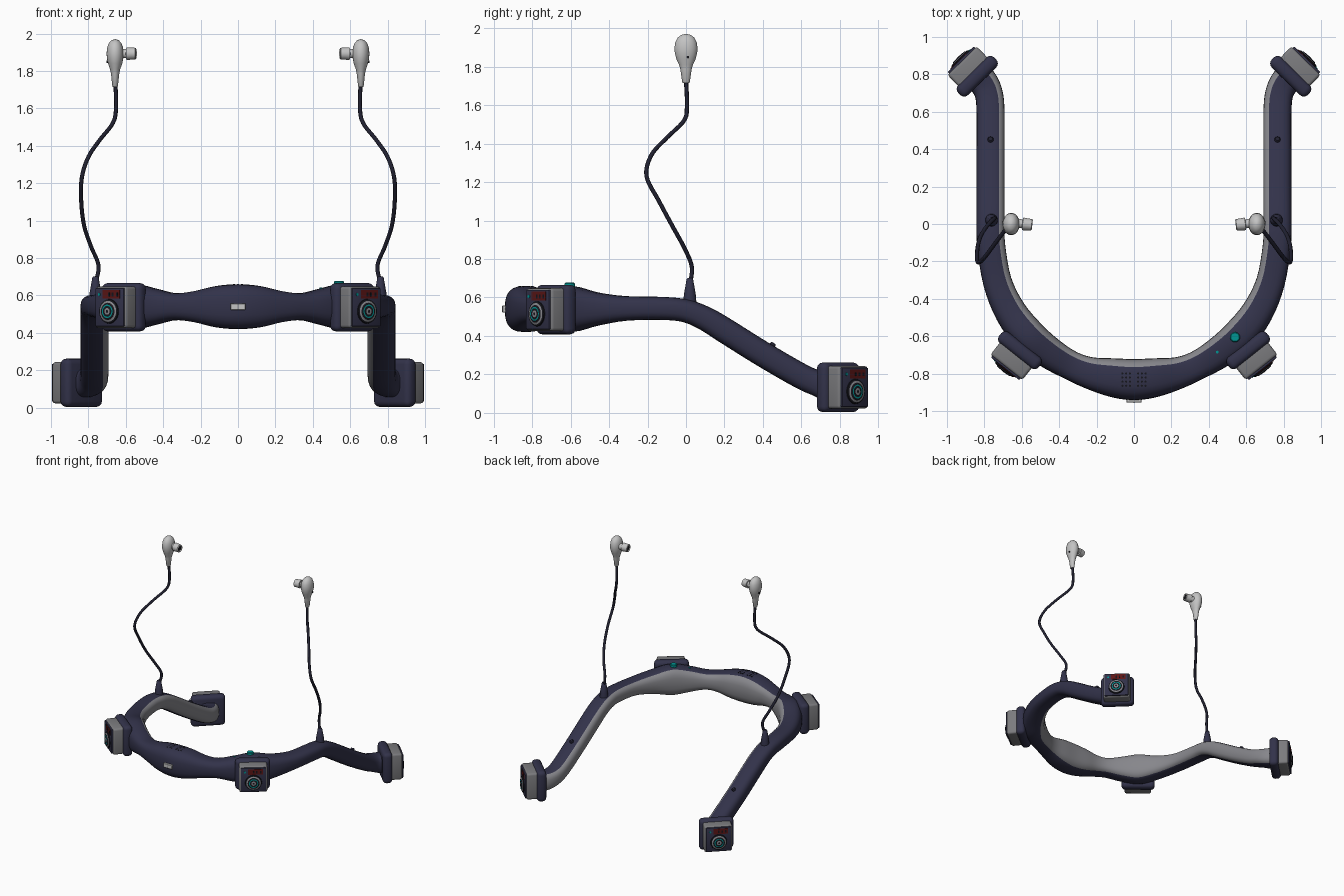
import bpy, bmesh
from math import sin, cos, pi, radians, copysign
from mathutils import Matrix, Vector

cube = bpy.data.objects.get("Cube")
if cube:
    bpy.data.objects.remove(cube, do_unlink=True)


def material(name, rgb, rough=0.6):
    m = bpy.data.materials.new(name)
    m.use_nodes = True
    m.diffuse_color = (*rgb, 1)
    b = m.node_tree.nodes["Principled BSDF"]
    b.inputs["Base Color"].default_value = (*rgb, 1)
    b.inputs["Roughness"].default_value = rough
    return m


NAVY = material("navy shell", (0.032, 0.032, 0.068))
PAD = material("grey padding", (0.24, 0.24, 0.26))
HOUSING = material("housing grey", (0.20, 0.20, 0.21))
BLACK = material("black", (0.008, 0.008, 0.012))
WHITE = material("earbud light grey", (0.55, 0.55, 0.55))
TEAL = material("teal", (0.0, 0.30, 0.29))
RED = material("dark red", (0.11, 0.008, 0.008))
CABLE = material("cable", (0.015, 0.015, 0.03))


def finish(name, bm, mats, matrix=None, angle=40):
    bmesh.ops.recalc_face_normals(bm, faces=bm.faces)
    me = bpy.data.meshes.new(name)
    bm.to_mesh(me)
    bm.free()
    for m in mats:
        me.materials.append(m)
    me.shade_smooth()
    me.set_sharp_from_angle(angle=radians(angle))
    ob = bpy.data.objects.new(name, me)
    bpy.context.scene.collection.objects.link(ob)
    if matrix:
        ob.matrix_world = matrix
    return ob


def box(name, size, centre, mat, matrix=None, bevel=0.0, segments=3):
    bm = bmesh.new()
    bmesh.ops.create_cube(bm, size=1)
    bmesh.ops.scale(bm, vec=size, verts=bm.verts)
    bmesh.ops.translate(bm, vec=centre, verts=bm.verts)
    if bevel:
        bmesh.ops.bevel(bm, geom=bm.edges[:], offset=bevel, segments=segments,
                        profile=0.5, affect='EDGES')
    return finish(name, bm, [mat], matrix)


def loft(bm, rings, mat_rule):
    """Skin rings of equal length, then cap both ends."""
    vs = [[bm.verts.new(p) for p in r] for r in rings]
    n = len(vs[0])
    for i in range(len(vs) - 1):
        for j in range(n):
            k = (j + 1) % n
            f = bm.faces.new((vs[i][j], vs[i][k], vs[i + 1][k], vs[i + 1][j]))
            f.material_index = mat_rule(i, j)
    for i in (0, -1):
        bm.faces.new(vs[i]).material_index = mat_rule(i, n // 4)


def lathe(name, profile, mats, matrix=None, sides=24, bands=None, angle=40):
    """Turn (radius, height) points about z; bands gives a material per step."""
    bm = bmesh.new()
    rings = [[(r * cos(2 * pi * j / sides), r * sin(2 * pi * j / sides), z)
              for j in range(sides)] for r, z in profile]
    loft(bm, rings, lambda i, j: bands[i] if bands else 0)
    return finish(name, bm, mats, matrix, angle)


def catmull(points, steps):
    """Smooth path through tuples of any length."""
    pts = [Vector(p) for p in points]
    pts = [pts[0] * 2 - pts[1]] + pts + [pts[-1] * 2 - pts[-2]]
    out = []
    for a, b, c, d in zip(pts, pts[1:], pts[2:], pts[3:]):
        for s in range(steps):
            t = s / steps
            out.append(0.5 * (2 * b + (c - a) * t + (2 * a - 5 * b + 4 * c - d) * t ** 2
                              + (3 * b - a - 3 * c + d) * t ** 3))
    return out + [pts[-2]]


# Neckband: stations of x, y, z, half width, half height for the left half
half = [(0.0, -0.832, 0.54, 0.11, 0.12), (0.12, -0.82, 0.54, 0.103, 0.11),
        (0.24, -0.795, 0.54, 0.085, 0.082), (0.34, -0.755, 0.54, 0.078, 0.073),
        (0.45, -0.69, 0.54, 0.085, 0.098), (0.56, -0.60, 0.54, 0.092, 0.12),
        (0.66, -0.47, 0.54, 0.085, 0.088), (0.73, -0.31, 0.543, 0.077, 0.064),
        (0.763, -0.12, 0.543, 0.075, 0.06), (0.767, 0.0, 0.53, 0.075, 0.06),
        (0.767, 0.1, 0.49, 0.075, 0.063), (0.767, 0.2, 0.43, 0.075, 0.066),
        (0.767, 0.4, 0.305, 0.075, 0.066), (0.767, 0.6, 0.19, 0.075, 0.066),
        (0.775, 0.69, 0.152, 0.075, 0.068), (0.80, 0.75, 0.135, 0.078, 0.075),
        (0.84, 0.795, 0.132, 0.08, 0.08)]


def make_band():
    stations = [(-p[0],) + p[1:] for p in half[:0:-1]] + half
    full = catmull([Vector(p) for p in stations], 4)
    pos = [Vector(p[:3]) for p in full]
    sides, rings = 24, []
    for i, p in enumerate(full):
        tan = (pos[min(i + 1, len(pos) - 1)] - pos[max(i - 1, 0)]).normalized()
        out = tan.cross(Vector((0, 0, 1))).normalized()
        up = out.cross(tan)
        ring = []
        for j in range(sides):
            c, s = cos(2 * pi * j / sides), sin(2 * pi * j / sides)
            u, v = (copysign(abs(q) ** 0.72, q) for q in (c, s))
            ring.append(pos[i] + out * u * p[3] + up * v * p[4])
        rings.append(ring)
    bm = bmesh.new()
    # the inward-facing third of the section is padding
    loft(bm, rings, lambda i, j: int(cos(2 * pi * (j + 0.5) / sides) < -0.5))
    finish("neckband", bm, [NAVY, PAD], angle=60)


make_band()


# Camera pods: collar, housing, face plate, lens and display
def pod(name, origin, normal):
    n = Vector(normal).normalized()
    up = Vector((0, 0, 1))
    m = Matrix((up.cross(n), up, n)).transposed().to_4x4()
    m.translation = origin
    box(name + "_collar", (0.27, 0.258, 0.075), (0, 0, 0), NAVY, m, 0.03, 4)
    box(name + "_housing", (0.218, 0.222, 0.15), (0, 0, 0.042), HOUSING, m, 0.016)
    box(name + "_face", (0.195, 0.205, 0.02), (0, 0, 0.117), NAVY, m, 0.006, 2)
    box(name + "_display", (0.115, 0.046, 0.006), (0.016, 0.07, 0.127), RED, m)
    for x in (-0.015, 0.01, 0.04):
        box(name + "_display_mark", (0.012, 0.02, 0.004), (x + 0.016, 0.068, 0.129), BLACK, m)
    dot = m @ Matrix.Translation((-0.067, 0.068, 0.126))
    lathe(name + "_status_light", [(0.008, 0), (0.008, 0.004)], [TEAL], dot, 12)
    lens = m @ Matrix.Translation((0, -0.022, 0.125))
    lathe(name + "_lens",
          [(0.066, 0), (0.064, 0.008), (0.056, 0.012), (0.046, 0.014), (0.042, 0.018),
           (0.036, 0.019), (0.029, 0.019), (0.018, 0.02), (0.008, 0.021)],
          [BLACK, PAD, TEAL], lens, 32, [0, 0, 1, 0, 0, 2, 0, 1, 0])


for side, s in (("left", 1), ("right", -1)):
    pod(side + "_front_camera", (0.61 * s, -0.675, 0.537), (0.62 * s, -0.78, 0))
    pod(side + "_rear_camera", (0.838 * s, 0.79, 0.133), (0.7 * s, 0.715, 0))

    # Strain relief and cable
    lathe(side + "_strain_relief", [(0.034, 0), (0.031, 0.04), (0.017, 0.12), (0.012, 0.125)],
          [NAVY], Matrix.Translation((0.762 * s, 0.02, 0.575)))
    path = [(0.762, 0.02, 0.66), (0.746, 0.03, 0.76), (0.785, -0.01, 0.86),
            (0.822, -0.07, 0.97), (0.838, -0.14, 1.1), (0.835, -0.205, 1.23),
            (0.80, -0.18, 1.34), (0.74, -0.10, 1.43), (0.67, -0.01, 1.52),
            (0.652, 0.005, 1.6), (0.655, 0, 1.73)]
    cu = bpy.data.curves.new(side + "_cable", 'CURVE')
    cu.dimensions = '3D'
    cu.bevel_depth = 0.011
    cu.bevel_resolution = 2
    cu.use_fill_caps = True
    cu.materials.append(CABLE)
    pts = catmull(path, 6)
    sp = cu.splines.new('POLY')
    sp.points.add(len(pts) - 1)
    for q, p in zip(sp.points, pts):
        q.co = (p.x * s, p.y, p.z, 1)
    sp.use_smooth = True
    bpy.context.scene.collection.objects.link(bpy.data.objects.new(side + "_cable", cu))

    # Earbud: egg-shaped body on a stem, with a stepped nozzle facing inward
    place = Matrix.Translation((0.657 * s, 0, 1.715)) @ Matrix.Diagonal((0.76, 1, 1, 1))
    lathe(side + "_earbud",
          [(0.016, 0), (0.02, 0.005), (0.029, 0.07), (0.036, 0.095), (0.05, 0.125),
           (0.058, 0.155), (0.06, 0.18), (0.056, 0.21), (0.044, 0.235), (0.025, 0.25),
           (0.004, 0.255)], [WHITE], place, angle=60)
    aim = Vector((-s, -0.12, 0)).to_track_quat('Z', 'Y').to_matrix().to_4x4()
    lathe(side + "_earbud_nozzle",
          [(0.03, 0), (0.024, 0.05), (0.024, 0.06), (0.034, 0.062), (0.031, 0.11),
           (0.024, 0.114), (0.018, 0.108)], [WHITE, BLACK],
          Matrix.Translation((0.657 * s, 0.008, 1.893)) @ aim, bands=[0, 0, 0, 0, 0, 0, 1])
    vent = Vector((s, 0, 0)).to_track_quat('Z', 'Y').to_matrix().to_4x4()
    lathe(side + "_earbud_vent", [(0.007, 0), (0.007, 0.012)], [BLACK],
          Matrix.Translation((0.69 * s, 0.01, 1.85)) @ vent, 10)

    # Small stud on each arm
    lathe(side + "_arm_stud", [(0.016, -0.02), (0.016, 0.006), (0.011, 0.012)], [CABLE],
          Matrix.Translation((0.767 * s, 0.45, 0.353)) @ Matrix.Rotation(-0.53, 4, 'X'), 14)

    # Speaker holes on top of the front
    for i in range(3):
        for j in range(4):
            x = 0.022 + 0.02 * i
            lathe(side + "_speaker_hole", [(0.006, -0.02), (0.006, 0)], [BLACK],
                  Matrix.Translation((x * s, -0.865 + 0.022 * j, 0.6615 - 0.07 * x)), 8)

# Top button, indicator and front port
lathe("power_button", [(0.027, -0.03), (0.027, 0.012), (0.022, 0.017)], [TEAL],
      Matrix.Translation((0.54, -0.605, 0.66)))
lathe("indicator_light", [(0.008, -0.02), (0.008, 0.004)], [TEAL],
      Matrix.Translation((0.445, -0.685, 0.638)), 12)
box("front_port", (0.08, 0.04, 0.036), (0, -0.935, 0.54), WHITE, bevel=0.003, segments=1)
box("front_port_divider", (0.004, 0.004, 0.03), (0, -0.955, 0.54), PAD)
